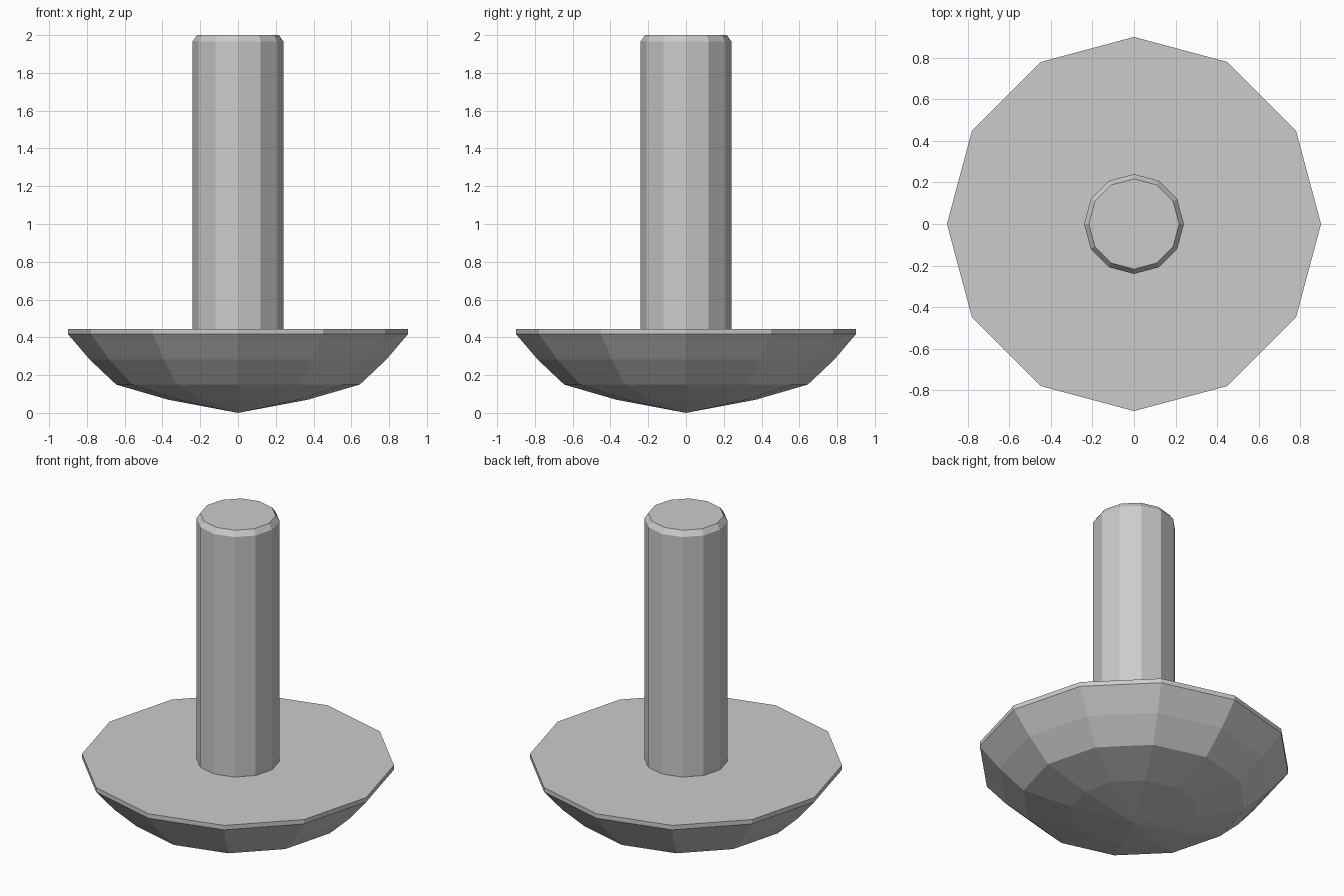
import bpy, bmesh
from math import cos, sin, pi

if "Cube" in bpy.data.objects:
    bpy.data.objects.remove(bpy.data.objects["Cube"])

SIDES = 12


def lathe(name, profile):
    """Revolve (radius, z) points, bottom to top; radius 0 makes a pole, open ends are capped."""
    bm = bmesh.new()
    rings = []
    for r, z in profile:
        n = SIDES if r > 0 else 1
        rings.append([bm.verts.new((r * cos(2 * pi * i / SIDES), r * sin(2 * pi * i / SIDES), z))
                      for i in range(n)])
    for low, high in zip(rings, rings[1:]):
        for i in range(SIDES):
            j = (i + 1) % SIDES
            if len(low) == 1:
                bm.faces.new((low[0], high[j], high[i]))
            else:
                bm.faces.new((low[i], low[j], high[j], high[i]))
    for end in (rings[0], rings[-1]):
        if len(end) > 1:
            bm.faces.new(end)
    bmesh.ops.recalc_face_normals(bm, faces=bm.faces)
    mesh = bpy.data.meshes.new(name)
    bm.to_mesh(mesh)
    bm.free()
    obj = bpy.data.objects.new(name, mesh)
    bpy.context.collection.objects.link(obj)
    return obj


# Shallow faceted dome with a thin upright rim and flat top
lathe("domed_head", [(0, 0), (0.37, 0.07), (0.645, 0.15), (0.785, 0.282),
                     (0.9, 0.417), (0.9, 0.445)])

# Straight stem with a chamfered end
lathe("stem", [(0.24, 0.44), (0.24, 1.967), (0.217, 2.0)])
